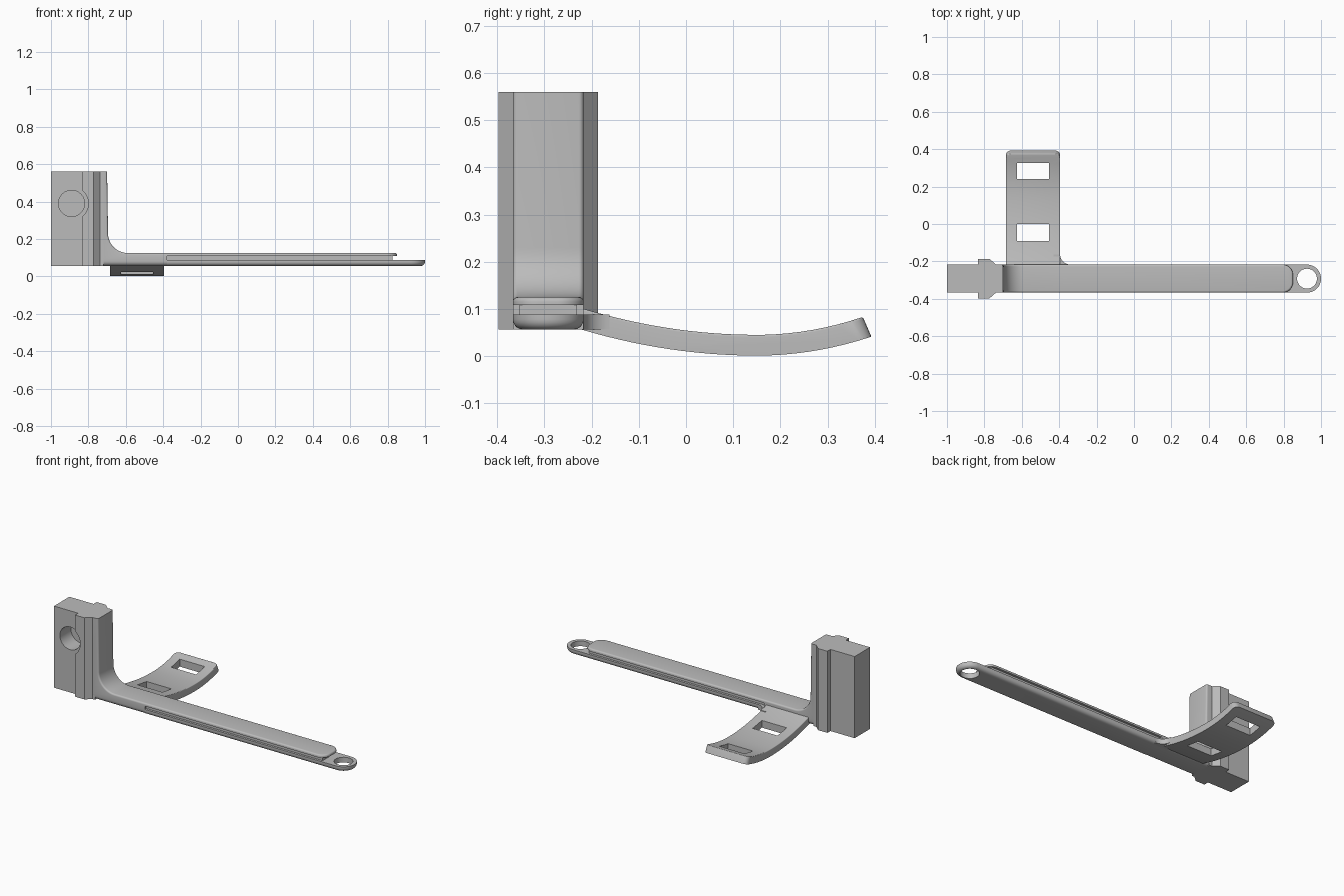
import bpy, bmesh
from math import sin, cos, radians

if "Cube" in bpy.data.objects:
    bpy.data.objects.remove(bpy.data.objects["Cube"], do_unlink=True)

grey = bpy.data.materials.new("plain grey")
grey.use_nodes = True
grey.diffuse_color = (0.5, 0.5, 0.5, 1)
grey.node_tree.nodes["Principled BSDF"].inputs["Base Color"].default_value = (0.5, 0.5, 0.5, 1)

Y0, Y1 = -0.367, -0.217          # sides of the bar
YC = (Y0 + Y1) / 2
BASE, STEP, LIP, TOP = 0.056, 0.088, 0.108, 0.125
START = -0.38                    # where the side groove begins


def arc(cx, cy, r, a0, a1, n=12):
    angles = [radians(a0 + (a1 - a0) * i / n) for i in range(n + 1)]
    return [(cx + r * cos(a), cy + r * sin(a)) for a in angles]


def near(a, b):
    return abs(a - b) < 1e-4


def mid(e):
    return (e.verts[0].co + e.verts[1].co) / 2


def prism(name, pts, axis, lo, hi, bevels=()):
    """Extrude an outline along an axis, then round the edges each rule picks."""
    place = {"X": lambda a, b, d: (d, a, b),
             "Y": lambda a, b, d: (a, d, b),
             "Z": lambda a, b, d: (a, b, d)}[axis]
    bm = bmesh.new()
    rings = [[bm.verts.new(place(a, b, d)) for a, b in pts] for d in (lo, hi)]
    bm.faces.new(rings[0])
    bm.faces.new(rings[1])
    for i in range(len(pts)):
        j = (i + 1) % len(pts)
        bm.faces.new((rings[0][i], rings[0][j], rings[1][j], rings[1][i]))
    bmesh.ops.recalc_face_normals(bm, faces=bm.faces)
    for width, rule in bevels:
        bm.normal_update()
        edges = [e for e in bm.edges if rule(e)]
        bmesh.ops.bevel(bm, geom=edges, offset=width, segments=5, profile=0.5,
                        affect='EDGES', clamp_overlap=True)
    mesh = bpy.data.meshes.new(name)
    bm.to_mesh(mesh)
    bm.free()
    mesh.materials.append(grey)
    ob = bpy.data.objects.new(name, mesh)
    bpy.context.collection.objects.link(ob)
    return ob


def activate(ob):
    bpy.ops.object.select_all(action='DESELECT')
    ob.select_set(True)
    bpy.context.view_layer.objects.active = ob


def cut(ob, cutter):
    cutter.hide_render = True
    mod = ob.modifiers.new("cut", 'BOOLEAN')
    mod.operation = 'DIFFERENCE'
    mod.solver = 'EXACT'
    mod.object = cutter
    activate(ob)
    bpy.ops.object.modifier_apply(modifier=mod.name)
    bpy.data.objects.remove(cutter, do_unlink=True)


def circle(x, y, r):
    return arc(x, y, r, 0, 352.5, 47)


# Mounting block with collar, notch and blind screw hole
half = [(-1, 0.075), (-0.835, 0.075), (-0.835, 0.105), (-0.772, 0.105),
        (-0.738, 0.075), (-0.72, 0.075)]
outline = [(x, YC - w) for x, w in half] + [(x, YC + w) for x, w in reversed(half)]
block = prism("mounting_block", outline, "Z", BASE, 0.56)
cut(block, prism("notch_cutter", circle(-0.89, 0.39, 0.09), "Y", -0.45, Y0 - 0.0005))
cut(block, prism("hole_cutter", circle(-0.89, 0.39, 0.07), "Y", -0.45, -0.26))


# Upright and curved elbow leading into the bar
def side_rim(e):
    a, b = (v.co for v in e.verts)
    return near(a.y, b.y) and mid(e).x > -0.755 and not near(mid(e).x, START)


elbow = ([(-0.76, BASE), (START, BASE), (START, TOP)]
         + arc(-0.59, 0.23, 0.105, 270, 180) + [(-0.70, 0.56), (-0.76, 0.56)])
prism("elbow_bracket", elbow, "Y", Y0, Y1, [
    (0.025, lambda e: side_rim(e) and near(mid(e).z, BASE)),
    (0.01, lambda e: side_rim(e) and mid(e).z > TOP - 0.001 and mid(e).z < 0.555)])


# Bar: lower tongue with ring end, recessed core, rounded top strip
def flat_rim(e, z):
    return all(near(v.co.z, z) for v in e.verts) and not near(mid(e).x, START)


tongue = prism("lower_tongue", [(START, Y0)] + arc(0.925, YC, 0.075, -90, 90, 32)
               + [(START, Y1)], "Z", BASE, STEP,
               [(0.022, lambda e: flat_rim(e, BASE))])
cut(tongue, prism("ring_cutter", circle(0.925, YC, 0.053), "Z", 0, 0.2))
prism("groove_core", [(START, Y0 + 0.014), (0.825, Y0 + 0.014),
                      (0.825, Y1 - 0.014), (START, Y1 - 0.014)],
      "Z", STEP - 0.005, LIP + 0.005)
prism("top_strip", [(START, Y0)] + arc(0.795, Y0 + 0.055, 0.055, -90, 0)
      + arc(0.795, Y1 - 0.055, 0.055, 0, 90) + [(START, Y1)], "Z", LIP, TOP,
      [(0.01, lambda e: flat_rim(e, TOP))])


# Curved side strap with two slots
def bowl(y, low, left, right):
    return low + (left if y < 0.15 else right) * (y - 0.15) ** 2


def sweep(y0, y1, low, left, right, n=24):
    ys = [y0 + (y1 - y0) * i / n for i in range(n + 1)]
    return [(y, bowl(y, low, left, right)) for y in ys]


def end_corner(e):
    a, b = (v.co for v in e.verts)
    return near(a.x, b.x) and a.y > 0.37 and b.y > 0.37 and abs(a.z - b.z) > 0.03


def top_rim(e):
    if len(e.link_faces) != 2:
        return False
    z = sorted(f.normal.z for f in e.link_faces)
    return z[1] > 0.7 and -0.1 < z[0] < 0.7


strap = prism("side_strap", sweep(-0.25, 0.393, 0.001, 0.4, 0.68)
              + sweep(0.375, -0.25, 0.045, 0.41, 0.75), "X", -0.685, -0.395,
              [(0.03, end_corner), (0.025, top_rim)])
for y0, y1 in ((-0.09, 0), (0.24, 0.325)):
    cut(strap, prism("slot_cutter", [(-0.625, y0), (-0.455, y0), (-0.455, y1),
                                     (-0.625, y1)], "Z", -0.1, 0.2))

# Concave web between strap and bar
prism("strap_fillet", [(-0.43, -0.24), (-0.34, -0.24)]
      + arc(-0.34, -0.162, 0.055, 270, 180) + [(-0.43, -0.162)], "Z", BASE, STEP)

# Smooth rounded surfaces, keep crisp edges
for ob in list(bpy.context.scene.objects):
    if ob.type == 'MESH' and grey.name in ob.data.materials:
        activate(ob)
        bpy.ops.object.shade_smooth_by_angle(angle=radians(30))
